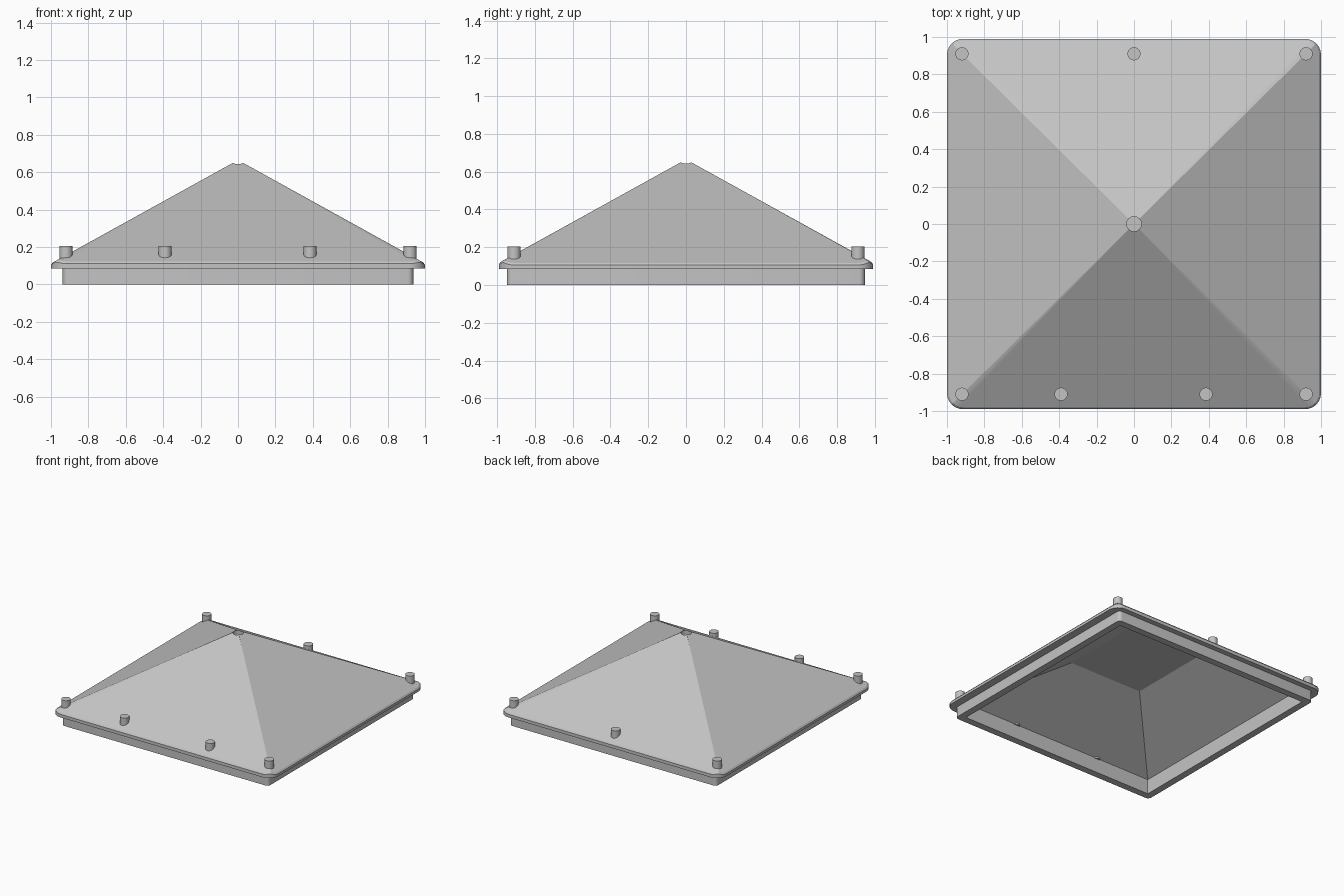
import bpy
import bmesh
from math import cos, sin, pi, radians

cube = bpy.data.objects.get("Cube")
if cube:
    bpy.data.objects.remove(cube, do_unlink=True)

gray = bpy.data.materials.new("plain_gray")
gray.use_nodes = True
tone = (0.55, 0.55, 0.55, 1)
gray.diffuse_color = tone
gray.node_tree.nodes["Principled BSDF"].inputs["Base Color"].default_value = tone

SLOPE, PEAK = 0.553, 0.665
STEPS = 6


def flat(z):
    return lambda h: z


def roof(drop):
    """Height that follows the four roof planes, lowered by drop."""
    return lambda h: PEAK - SLOPE * h - drop


def ring(bm, hx, hy, r, height):
    """Rounded rectangle of vertices, each placed by the height rule."""
    verts = []
    for i, (sx, sy) in enumerate(((1, 1), (-1, 1), (-1, -1), (1, -1))):
        for k in range(STEPS + 1):
            a = (i + k / STEPS) * pi / 2
            x = sx * (hx - r) + r * cos(a)
            y = sy * (hy - r) + r * sin(a)
            verts.append(bm.verts.new((x, y, height(max(abs(x), abs(y))))))
    return verts


def finish(ob):
    bpy.ops.object.select_all(action="DESELECT")
    ob.select_set(True)
    bpy.context.view_layer.objects.active = ob
    bpy.ops.object.shade_smooth_by_angle(angle=radians(18))


# Cover: ceiling, inner slope, skirt, overhanging rim and outer roof planes
profile = [
    (0.33, 0.33, 0, flat(0.425)),
    (0.88, 0.89, 0, flat(0.12)),
    (0.88, 0.89, 0, flat(0)),
    (0.937, 0.947, 0.03, flat(0)),
    (0.937, 0.947, 0.03, flat(0.085)),
    (1, 0.99, 0.085, flat(0.085)),
    (1, 0.99, 0.085, roof(0.007)),
    (0.99, 0.98, 0.075, roof(0)),
    (0.01, 0.01, 0, roof(0)),
]
bm = bmesh.new()
rings = [ring(bm, *p) for p in profile]
for low, high in zip(rings, rings[1:]):
    n = len(low)
    for i in range(n):
        j = (i + 1) % n
        bm.faces.new((low[i], low[j], high[j], high[i]))
bm.faces.new(rings[0])
bm.faces.new(rings[-1])
bmesh.ops.remove_doubles(bm, verts=bm.verts, dist=0.0005)
bmesh.ops.recalc_face_normals(bm, faces=bm.faces)
mesh = bpy.data.meshes.new("pyramid_cover")
bm.to_mesh(mesh)
bm.free()
cover = bpy.data.objects.new("pyramid_cover", mesh)
bpy.context.collection.objects.link(cover)
mesh.materials.append(gray)

# Blind round hole at the peak
bpy.ops.mesh.primitive_cylinder_add(vertices=32, radius=0.04, depth=0.2,
                                    location=(0, 0, 0.7))
cutter = bpy.context.object
cutter.name = "hole_cutter"
cutter.hide_render = True
cutter.data.materials.append(gray)
cut = cover.modifiers.new("peak_hole", "BOOLEAN")
cut.operation = "DIFFERENCE"
cut.solver = "EXACT"
cut.object = cutter
bpy.ops.object.select_all(action="DESELECT")
cover.select_set(True)
bpy.context.view_layer.objects.active = cover
bpy.ops.object.modifier_apply(modifier=cut.name)
bpy.data.objects.remove(cutter, do_unlink=True)
finish(cover)

# Pegs: one per corner, two along the front, one at the back
pegs = {
    "front_left_corner": (0.92, -0.91),
    "front_right_corner": (-0.92, -0.91),
    "back_left_corner": (0.92, 0.91),
    "back_right_corner": (-0.92, 0.91),
    "front_left": (0.385, -0.91),
    "front_right": (-0.39, -0.91),
    "back_middle": (0, 0.91),
}
for name, (x, y) in pegs.items():
    bpy.ops.mesh.primitive_cylinder_add(vertices=32, radius=0.035, depth=0.09,
                                        location=(x, y, 0.16))
    peg = bpy.context.object
    peg.name = name + "_peg"
    peg.data.materials.append(gray)
    finish(peg)
